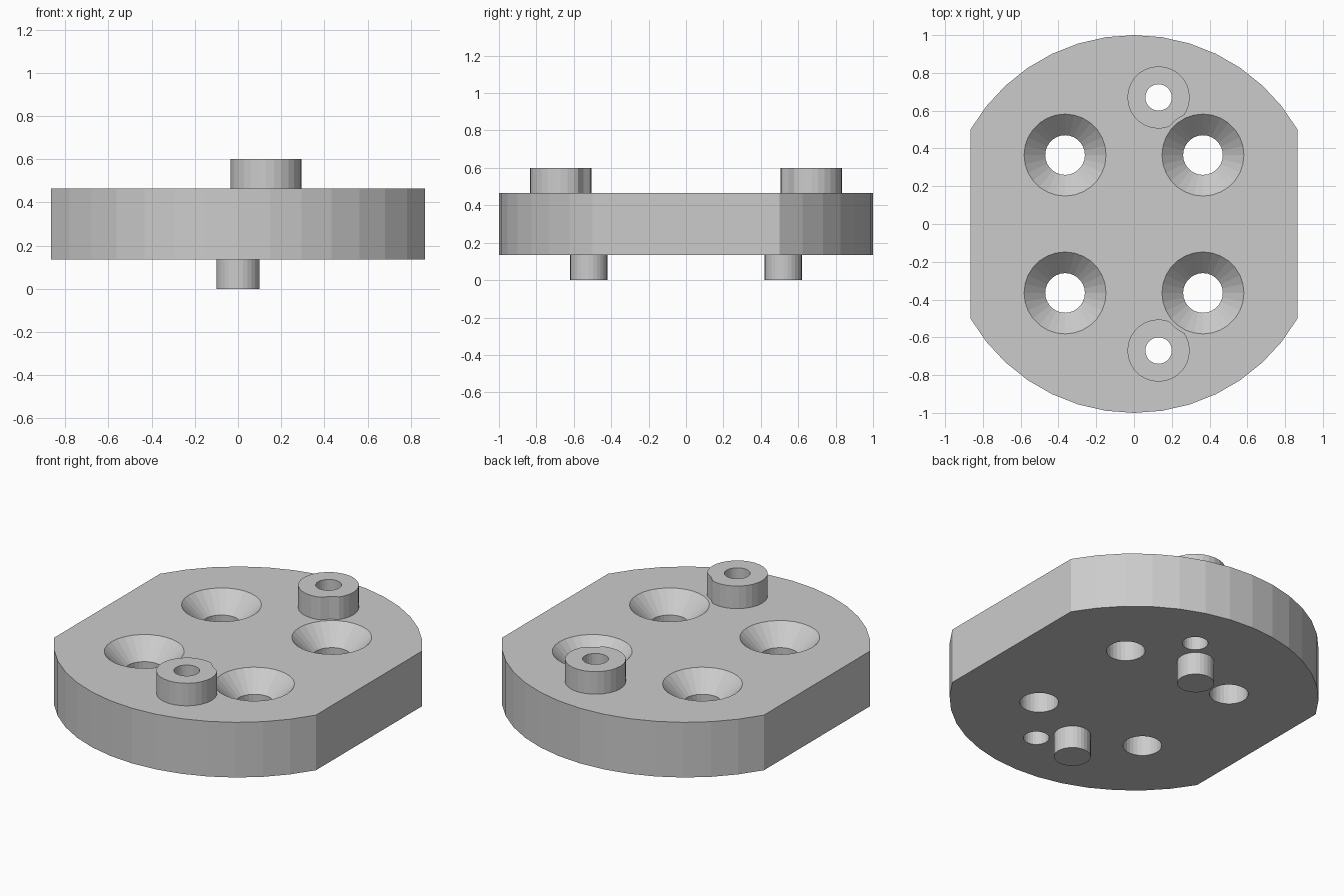
import bpy, bmesh
from math import cos, sin, pi, radians

if "Cube" in bpy.data.objects:
    bpy.data.objects.remove(bpy.data.objects["Cube"])

Z0, Z1, TOP = 0.135, 0.465, 0.6   # plate underside, plate top, boss top


def solid(name, rings):
    """Closed solid skinned through matching rings of points, bottom to top."""
    bm = bmesh.new()
    loops = [[bm.verts.new(p) for p in ring] for ring in rings]
    n = len(loops[0])
    for a, b in zip(loops, loops[1:]):
        for i in range(n):
            j = (i + 1) % n
            bm.faces.new((a[i], a[j], b[j], b[i]))
    bm.faces.new(loops[0][::-1])
    bm.faces.new(loops[-1])
    bmesh.ops.recalc_face_normals(bm, faces=bm.faces[:])
    me = bpy.data.meshes.new(name)
    bm.to_mesh(me)
    bm.free()
    ob = bpy.data.objects.new(name, me)
    bpy.context.collection.objects.link(ob)
    return ob


def turned(name, x, y, profile, sides=28):
    """Round part from (radius, z) pairs."""
    return solid(name, [[(x + r * cos(2 * pi * i / sides), y + r * sin(2 * pi * i / sides), z)
                         for i in range(sides)] for r, z in profile])


def combine(ob, other, op):
    mod = ob.modifiers.new(op, 'BOOLEAN')
    mod.operation, mod.solver, mod.object = op, 'EXACT', other
    bpy.context.view_layer.objects.active = ob
    bpy.ops.object.modifier_apply(modifier=mod.name)
    bpy.data.objects.remove(other)


# Plate: disc with two flat sides
arc = [radians(30 + 120 * i / 14) for i in range(15)]
outline = [(cos(a), sin(a)) for a in arc] + [(-cos(a), -sin(a)) for a in arc]
plate = solid("mounting_plate", [[(x, y, z) for x, y in outline] for z in (Z0, Z1)])

for s in (1, -1):
    # Raised boss, relieved beside the neighbouring screw head
    boss = turned("boss", 0.13, s * 0.67, [(0.165, Z1 - 0.05), (0.165, TOP)])
    relief = turned("boss_relief", 0.365, s * 0.365, [(0.235, 0.3), (0.235, 0.8)])
    combine(boss, relief, 'DIFFERENCE')
    combine(plate, boss, 'UNION')
    # Locating pin underneath
    combine(plate, turned("pin", 0, s * 0.52, [(0.1, 0), (0.1, Z0 + 0.05)]), 'UNION')

for s in (1, -1):
    # Through hole in boss
    combine(plate, turned("boss_hole", 0.13, s * 0.67, [(0.07, -0.1), (0.07, 0.8)]), 'DIFFERENCE')
    # Countersunk screw holes
    for x in (-0.365, 0.365):
        combine(plate, turned("screw_hole", x, s * 0.365,
                [(0.105, -0.1), (0.105, Z1 - 0.11), (0.217, Z1), (0.217, 0.8)]), 'DIFFERENCE')
